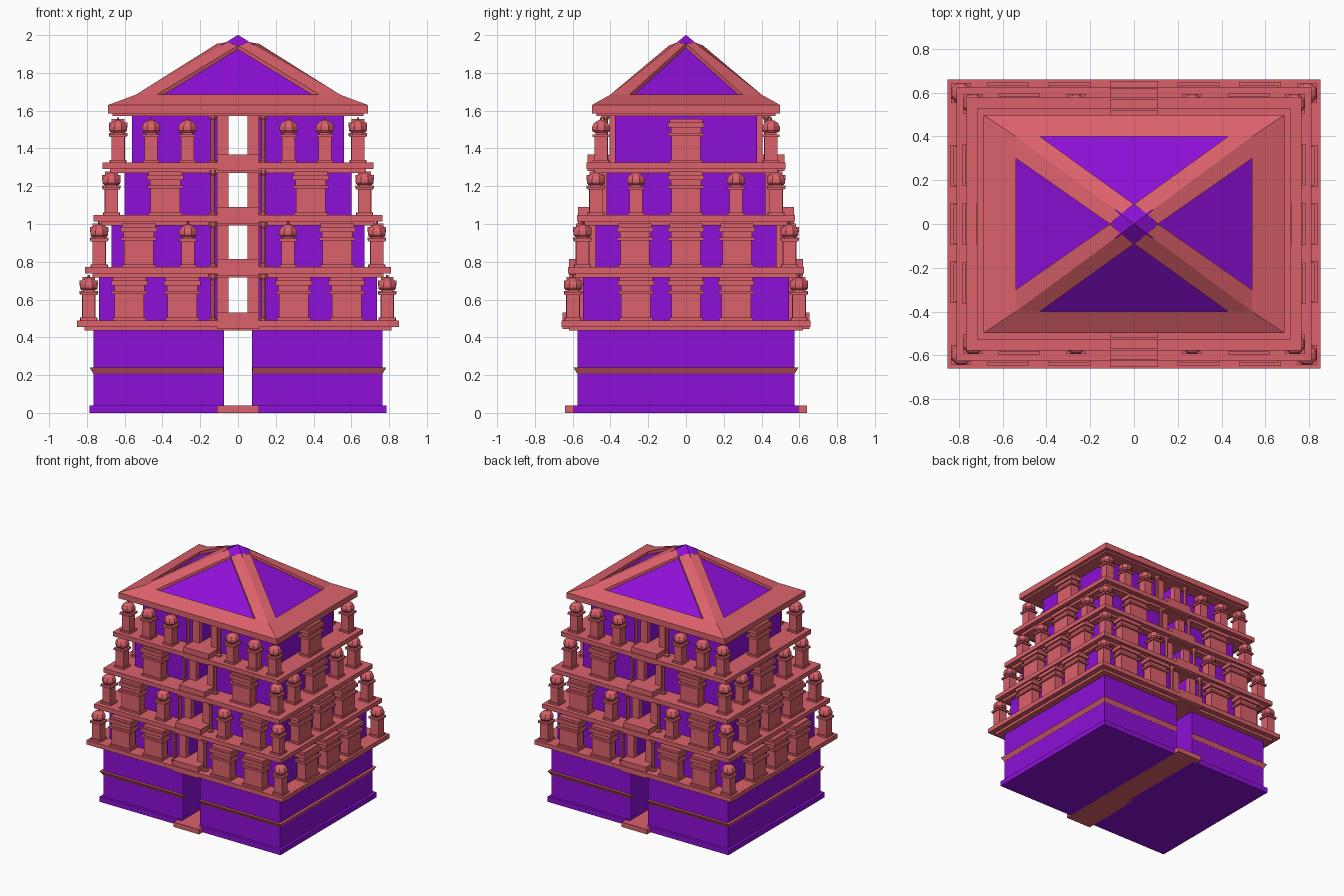
import bpy, bmesh, math

if "Cube" in bpy.data.objects:
    bpy.data.objects.remove(bpy.data.objects["Cube"])

def material(name, rgb):
    m = bpy.data.materials.new(name)
    m.diffuse_color = (*rgb, 1)
    m.use_nodes = True
    m.node_tree.nodes["Principled BSDF"].inputs["Base Color"].default_value = m.diffuse_color
    return m

PURPLE = material("purple_paint", (0.27, 0.005, 0.68))
PINK = material("pink_stone", (0.71, 0.12, 0.145))

def finish(name, bm, mat, mirror=(False, False)):
    me = bpy.data.meshes.new(name)
    bmesh.ops.recalc_face_normals(bm, faces=bm.faces)
    bm.to_mesh(me)
    bm.free()
    ob = bpy.data.objects.new(name, me)
    bpy.context.collection.objects.link(ob)
    me.materials.append(mat)
    if any(mirror):
        mod = ob.modifiers.new("mirror", 'MIRROR')
        mod.use_axis = (*mirror, False)
    return ob

def loft(bm, rings):
    """Skin a stack of equal-sized point rings and cap both ends."""
    vs = [[bm.verts.new(p) for p in r] for r in rings]
    n = len(vs[0])
    for a, b in zip(vs, vs[1:]):
        for i in range(n):
            j = (i + 1) % n
            bm.faces.new((a[i], a[j], b[j], b[i]))
    bm.faces.new(vs[0][::-1])
    bm.faces.new(vs[-1])

def rect(x0, x1, y0, y1, z):
    return [(x0, y0, z), (x1, y0, z), (x1, y1, z), (x0, y1, z)]

def box(bm, x0, x1, y0, y1, z0, z1):
    loft(bm, [rect(x0, x1, y0, y1, z0), rect(x0, x1, y0, y1, z1)])

def cbox(bm, cx, cy, hx, hy, z0, z1):
    box(bm, cx - hx, cx + hx, cy - hy, cy + hy, z0, z1)

def turned(bm, cx, cy, z, profile, n=8):
    ang = [2 * math.pi * (i + .5) / n for i in range(n)]
    k = 1 / math.cos(math.pi / n)
    loft(bm, [[(cx + r * k * math.cos(a), cy + r * k * math.sin(a), z + h) for a in ang]
              for r, h in profile])

def domed_shrine(bm, cx, cy, z):
    for h, z0, z1 in ((.043, 0, .014), (.034, .014, .135), (.045, .135, .15), (.028, .15, .17)):
        cbox(bm, cx, cy, h, h, z + z0, z + z1)
    turned(bm, cx, cy, z, [(.04, .16), (.047, .17), (.047, .19), (.037, .21), (.018, .222),
                           (.007, .226), (.005, .24)])

def long_shrine(bm, cx, cy, z, along_x):
    for l, d, z0, z1 in ((.088, .046, 0, .014), (.078, .036, .014, .14), (.094, .049, .14, .156),
                         (.08, .034, .156, .185), (.096, .049, .185, .212), (.088, .034, .212, .23)):
        cbox(bm, cx, cy, *((l, d) if along_x else (d, l)), z + z0, z + z1)

# ground storey: two wall blocks either side of the passage
bm = bmesh.new()
box(bm, .075, .785, -.595, .595, 0, .04)
box(bm, .075, .765, -.575, .575, .04, .44)
finish("base_walls", bm, PURPLE, (True, False))
bm = bmesh.new()
loft(bm, [rect(.076, .766, -.576, .576, .208), rect(.076, .785, -.595, .595, .24)])
finish("base_band", bm, PINK, (True, False))
bm = bmesh.new()
box(bm, -.11, .11, -.64, .64, 0, .038)
finish("threshold", bm, PINK)

# tiers: floor height, cornice half size, wall half size, shrine line,
# then front shrines and side shrines as (kind, offset)
tiers = [
    (.49, (.852, .66), (.735, .545), (.79, .598), [("L", .575), ("L", .295)], [("L", 0), ("L", .265)]),
    (.772, (.81, .625), (.67, .48), (.735, .548), [("L", .525), ("D", .265)], [("L", 0), ("L", .27)]),
    (1.047, (.765, .577), (.60, .42), (.67, .477), [("L", .385)], [("L", 0), ("D", .265)]),
    (1.325, (.717, .527), (.56, .375), (.635, .45), [("D", .46), ("D", .268)], [("L", 0)]),
]
tops = [t[0] for t in tiers[1:]] + [1.62]
for i, (z, (cx, cy), (wx, wy), (sx, sy), front, side) in enumerate(tiers, 1):
    top = tops[i - 1] - .04
    # cornice slab with a smaller moulding below
    bm = bmesh.new()
    cbox(bm, 0, 0, cx, cy, z - .034, z)
    cbox(bm, 0, 0, cx - .04, cy - .04, z - .054, z - .034)
    finish(f"cornice_{i}", bm, PINK)
    # walls split by the window passage
    bm = bmesh.new()
    box(bm, .05, wx, -wy, wy, z, top)
    finish(f"tier_walls_{i}", bm, PURPLE, (True, False))
    # window sill
    bm = bmesh.new()
    cbox(bm, 0, 0, .11, cy - .006, z - .045, z + .042)
    finish(f"window_sill_{i}", bm, PINK)
    # window jambs and slender columns
    bm = bmesh.new()
    box(bm, .05, .11, wy - .01, wy + .03, z, top)
    turned(bm, .133, wy + .05, z, [(.02, 0), (.02, .012), (.012, .018), (.012, top - z - .03),
                                   (.022, top - z - .015), (.022, top - z)])
    finish(f"window_frame_{i}", bm, PINK, (True, True))
    # miniature shrines along the edge
    bm = bmesh.new()
    for s in (-1, 1):
        for t in (-1, 1):
            domed_shrine(bm, s * sx, t * sy, z)
            for kind, o in front:
                if kind == "L":
                    long_shrine(bm, s * o, t * sy, z, True)
                else:
                    domed_shrine(bm, s * o, t * sy, z)
            for kind, o in side:
                if kind == "D":
                    domed_shrine(bm, s * sx, t * o, z)
                elif o or t > 0:
                    long_shrine(bm, s * sx, t * o, z, False)
    finish(f"shrines_{i}", bm, PINK)

# roof slab
bm = bmesh.new()
cbox(bm, 0, 0, .665, .475, 1.572, 1.59)
cbox(bm, 0, 0, .687, .498, 1.585, 1.628)
finish("roof_slab", bm, PINK)

# purple pyramid under the frame
bm = bmesh.new()
loft(bm, [rect(-.6, .6, -.442, .442, 1.626), rect(-.002, .002, -.002, .002, 2.0)])
finish("roof_pyramid", bm, PURPLE)

# raised eaves and hip bands, one quarter mirrored
bm = bmesh.new()
E, R = (.687, .498, 1.63), (.54, .4, 1.685)
H = (.06, .045, 1.962)
for quad in (
    [(0, .498, 1.63), E, R, (.43, .4, 1.685), (0, .4, 1.685)],
    [E, (.687, 0, 1.63), (.54, 0, 1.685), (.54, .3, 1.685), R],
    [(.43, .4, 1.685), R, H, (0, .09, 1.945)],
    [R, (.54, .3, 1.685), (.11, 0, 1.955), H],
):
    bm.faces.new([bm.verts.new(p) for p in quad])
bmesh.ops.remove_doubles(bm, verts=bm.verts, dist=.0005)
up = bmesh.ops.extrude_face_region(bm, geom=bm.faces[:], use_keep_orig=True)
for v in (g for g in up["geom"] if isinstance(g, bmesh.types.BMVert)):
    v.co.z -= .025
finish("roof_frame", bm, PINK, (True, True))
